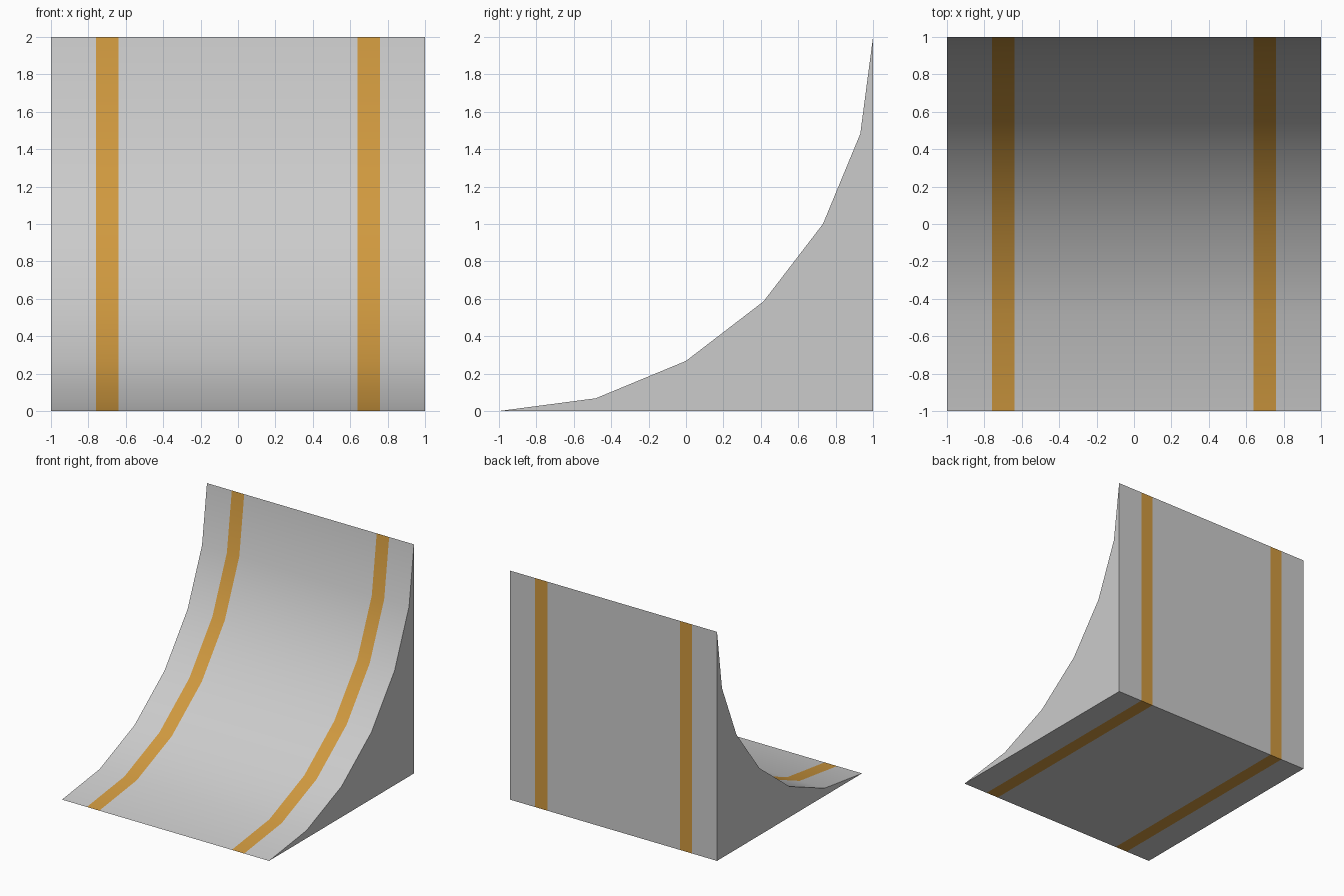
import bpy, bmesh
from math import radians, sin, cos

if "Cube" in bpy.data.objects:
    bpy.data.objects.remove(bpy.data.objects["Cube"])

# Side profile (y, z): base, back edge, then a quarter-circle curve down to the lip
SEGMENTS = 6
curve = [(-1 + 2 * sin(radians(90 * i / SEGMENTS)),
          2 - 2 * cos(radians(90 * i / SEGMENTS))) for i in range(SEGMENTS + 1)]
profile = [(1, 0)] + curve[::-1]


def build(name, spans, color=None):
    """Sweep the profile along x over each span; cap only the outer ends."""
    bm = bmesh.new()
    for x0, x1 in spans:
        left = [bm.verts.new((x0, y, z)) for y, z in profile]
        right = [bm.verts.new((x1, y, z)) for y, z in profile]
        n = len(profile)
        for i in range(n):
            j = (i + 1) % n
            bm.faces.new((left[i], left[j], right[j], right[i]))
        if x0 == -1:
            bm.faces.new(left[::-1])
        if x1 == 1:
            bm.faces.new(right)
    mesh = bpy.data.meshes.new(name)
    bm.to_mesh(mesh)
    bm.free()
    obj = bpy.data.objects.new(name, mesh)
    bpy.context.collection.objects.link(obj)
    if color:
        mat = bpy.data.materials.new(name)
        mat.diffuse_color = color
        mat.use_nodes = True
        mat.node_tree.nodes["Principled BSDF"].inputs["Base Color"].default_value = mat.diffuse_color
        mesh.materials.append(mat)
    # Smooth along the curve, sharp at the corners
    bpy.ops.object.select_all(action='DESELECT')
    obj.select_set(True)
    bpy.context.view_layer.objects.active = obj
    bpy.ops.object.shade_smooth_by_angle(angle=radians(30))
    return obj


# Grey ramp body, left open where the stripes sit flush
build("ramp_body", [(-1, -0.76), (-0.64, 0.64), (0.76, 1)])
# Two ochre stripes wrapping around curve, back and base
build("ramp_stripes", [(-0.76, -0.64), (0.64, 0.76)], (0.63, 0.32, 0.05, 1))
